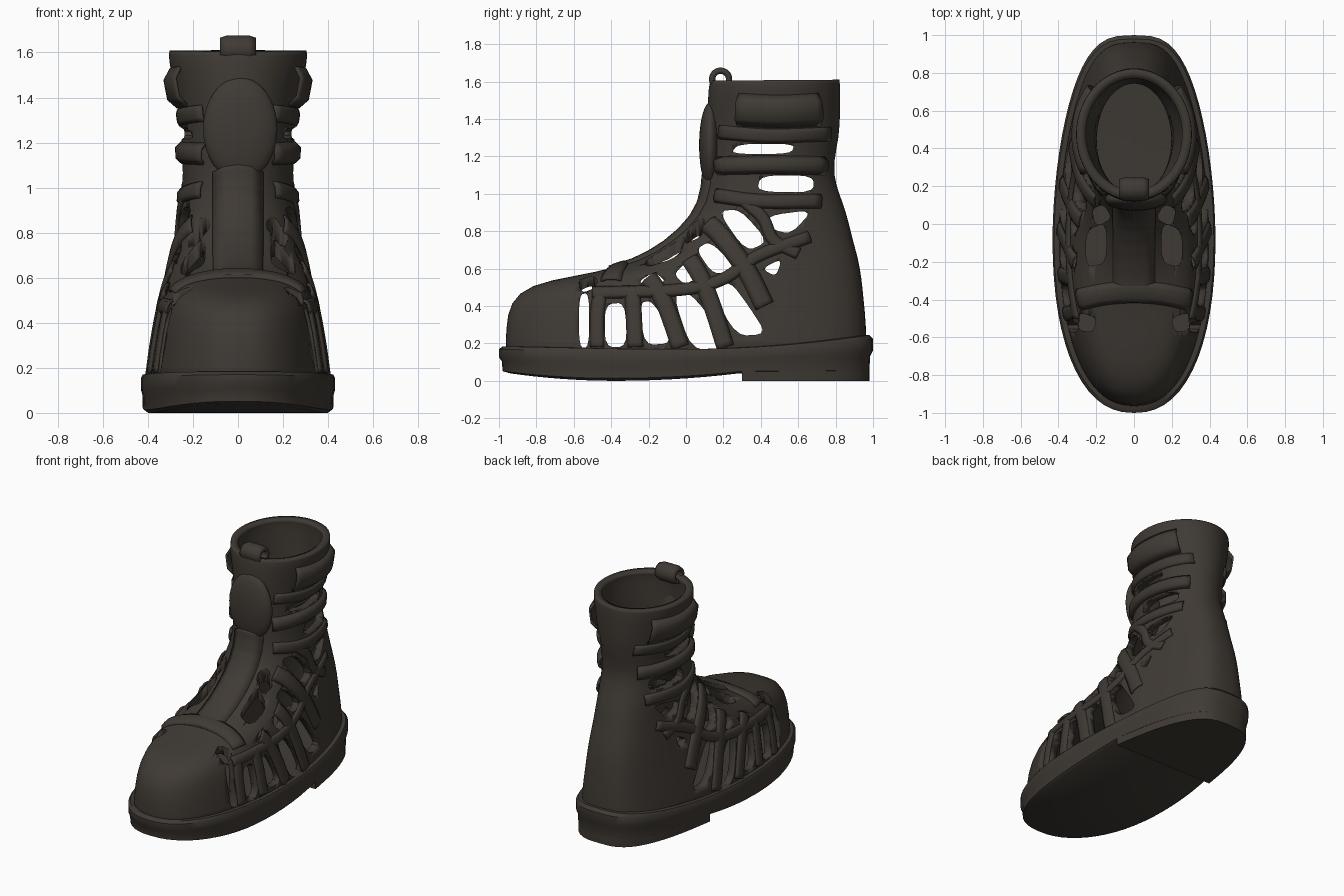
import bpy, bmesh
from math import sin, cos, pi, radians
from mathutils import Vector
from mathutils.bvhtree import BVHTree

if "Cube" in bpy.data.objects:
    bpy.data.objects.remove(bpy.data.objects["Cube"])

leather = bpy.data.materials.new("dark_brown_leather")
leather.use_nodes = True
leather.diffuse_color = (0.05, 0.042, 0.034, 1)
leather.node_tree.nodes["Principled BSDF"].inputs["Base Color"].default_value = leather.diffuse_color


def make(name, verts, faces, angle=40):
    mesh = bpy.data.meshes.new(name)
    mesh.from_pydata(verts, [], faces)
    bm = bmesh.new()
    bm.from_mesh(mesh)
    bmesh.ops.recalc_face_normals(bm, faces=bm.faces)
    bm.to_mesh(mesh)
    bm.free()
    mesh.materials.append(leather)
    ob = bpy.data.objects.new(name, mesh)
    bpy.context.collection.objects.link(ob)
    bpy.ops.object.select_all(action="DESELECT")
    ob.select_set(True)
    bpy.context.view_layer.objects.active = ob
    bpy.ops.object.shade_smooth_by_angle(angle=radians(angle))
    return ob


def loft(name, rings, caps=False):
    n = len(rings[0])
    verts = [v for r in rings for v in r]
    faces = [(k * n + i, k * n + (i + 1) % n, (k + 1) * n + (i + 1) % n, (k + 1) * n + i)
             for k in range(len(rings) - 1) for i in range(n)]
    if caps:  # strips running from side to side
        for base in (0, (len(rings) - 1) * n):
            for i in range(n // 2):
                strip = [base + j % n for j in (i, i + 1, n - i - 1, n - i)]
                faces.append(tuple(dict.fromkeys(strip)))
    return make(name, verts, faces)


def egg(t, foot=1.0):
    """Unit foot outline: blunt heel, fuller forefoot; foot=0 gives a circle."""
    c, s = cos(t), sin(t)
    p = 1 - foot * (0.25 - 0.1 * c)
    x = (1 + foot * 0.07 * c) * abs(s) ** p * (1 if s >= 0 else -1)
    return x, -c


def curve(points, steps=8):
    """Catmull-Rom samples through 3D points."""
    pts = [Vector(p) for p in points]
    pts = [pts[0] * 2 - pts[1]] + pts + [pts[-1] * 2 - pts[-2]]
    out = []
    for a, b, c, d in zip(pts, pts[1:], pts[2:], pts[3:]):
        for k in range(steps):
            t = k / steps
            out.append(0.5 * (2 * b + (c - a) * t + (2 * a - 5 * b + 4 * c - d) * t * t
                              + (3 * b - a - 3 * c + d) * t ** 3))
    return out + [pts[-2]]


N = 64
ANGLES = [2 * pi * i / N for i in range(N)]

# Sole with curved underside and a welt
def underside(y):
    if y < -0.4:
        return 0.04 * ((-0.4 - y) / 0.6) ** 2
    return 0.04 * min(1, (y + 0.4) / 0.7) ** 2


def welt(y):
    return 0.17 + 0.02 * max(0, -y - 0.3) + 0.075 * max(0, y) ** 2


levels = [(0.94, 0), (0.98, 0.08), (0.985, 0.45), (1, 0.6), (1, 0.9), (0.98, 1), (0.88, 1)]
rings = []
for s, f in levels:
    ring = []
    for t in ANGLES:
        x, y = egg(t)
        ring.append((0.43 * s * x, s * y, underside(y) * (1 - f) + welt(y) * f))
    rings.append(ring)
loft("sole", rings, caps=True)

# Heel block
heel_outline = [(0.42 * x, max(0.3, 0.98 * y)) for x, y in map(egg, ANGLES) if y > 0.24]
m = len(heel_outline)
heel = [(x, y, z) for z in (0, 0.12) for x, y in heel_outline]
make("heel_block", heel, [tuple(range(m)), tuple(range(m, 2 * m))]
     + [(i, (i + 1) % m, m + (i + 1) % m, m + i) for i in range(m)])

# Upper shell: tilted rings given as front y, front z, back y, back z, half width, foot shape
SHELL = [
    (-.965, .12, .965, .14, .4, 1), (-.965, .28, .965, .30, .38, 1), (-.945, .42, .95, .44, .355, 1),
    (-.84, .515, .94, .55, .335, 1), (-.6, .56, .92, .66, .31, .9), (-.37, .605, .89, .76, .29, .8),
    (-.2, .67, .87, .85, .275, .6), (-.02, .80, .84, .95, .26, .4), (.09, .95, .80, 1.05, .25, .2),
    (.1, 1.12, .785, 1.16, .245, 0), (.115, 1.3, .82, 1.3, .255, 0), (.115, 1.45, .825, 1.45, .285, 0),
    (.12, 1.57, .825, 1.58, .31, 0), (.13, 1.605, .82, 1.61, .305, 0)]
rings = []
for fy, fz, by, bz, w, foot in SHELL:
    ring = []
    for t in ANGLES:
        x, u = egg(t, foot)
        k = (u + 1) / 2
        ring.append((w * x, fy + (by - fy) * k, fz + (bz - fz) * k))
    rings.append(ring)
upper = loft("upper_shell", rings)
sub = upper.modifiers.new("smooth_form", "SUBSURF")
sub.levels = sub.render_levels = 1
bpy.context.view_layer.update()
surface = BVHTree.FromObject(upper, bpy.context.evaluated_depsgraph_get())
thick = upper.modifiers.new("leather_thickness", "SOLIDIFY")
thick.thickness = 0.05
thick.offset = -1


def cut_openings(name, polys, place, near, far):
    """Cut rounded prisms through the shell; place maps (u, v, depth) to a point."""
    verts, faces = [], []
    for poly in polys:
        pts = [Vector(p) for p in poly]
        mid = sum(pts, Vector((0, 0))) / len(pts)
        pts = [mid + (p - mid) * 1.08 for p in pts]
        for _ in range(2):  # round the corners
            pts = [a.lerp(b, f) for a, b in zip(pts, pts[1:] + pts[:1]) for f in (0.2, 0.8)]
        b, k = len(verts), len(pts)
        verts += [place(p.x, p.y, d) for d in (near, far) for p in pts]
        faces += [tuple(range(b, b + k)), tuple(range(b + k, b + 2 * k))]
        faces += [(b + i, b + (i + 1) % k, b + k + (i + 1) % k, b + k + i) for i in range(k)]
    cutter = make(name, verts, faces)
    cutter.hide_render = True
    cutter.hide_set(True)
    cut = upper.modifiers.new(name, "BOOLEAN")
    cut.object = cutter
    cut.solver = "EXACT"


# Side openings between the straps, as side profiles cut right through
cut_openings("side_opening_cutter", [
    [(-.57, .19), (-.52, .19), (-.52, .46), (-.57, .45)],
    [(-.43, .19), (-.32, .19), (-.33, .41), (-.43, .4)],
    [(-.22, .2), (-.08, .21), (-.14, .36), (-.19, .42), (-.24, .41)],
    [(.03, .18), (.19, .18), (.11, .36), (.02, .46), (-.06, .45)],
    [(.27, .25), (.42, .26), (.33, .4), (.24, .52), (.14, .49)],
    [(-.06, .57), (0, .63), (.06, .55), (-.01, .52)],
    [(-.25, .53), (-.17, .58), (-.11, .53), (-.2, .51)],
    [(.06, .7), (.13, .74), (.26, .61), (.15, .57)],
    [(.18, .9), (.29, .91), (.43, .75), (.32, .7)],
    [(.44, .88), (.67, .91), (.56, .79), (.47, .81)],
    [(.41, .6), (.51, .65), (.48, .56)],
    [(.39, 1.015), (.67, 1.01), (.67, 1.095), (.41, 1.095)],
    [(.25, 1.215), (.55, 1.215), (.57, 1.265), (.29, 1.265)]],
    lambda u, v, d: (d, u, v), -1, 1)

# Openings beside the tongue, cut from above
cut_openings("top_opening_cutter", [
    [(s * x, y) for x, y in poly] for s in (1, -1) for poly in (
        [(.15, -.2), (.25, -.22), (.25, -.04), (.15, 0)],
        [(.2, -.5), (.29, -.47), (.29, -.56), (.22, -.57)],
        [(.12, .03), (.2, -.01), (.22, .08), (.16, .1)])],
    lambda u, v, d: (u, v, d), .3, 1)


def strap(name, path, width, height, ray, start):
    """Padded ribbon cast along a ray direction onto the shell."""
    ray = Vector(ray).normalized()
    pts = curve(path)
    verts, across = [], 5
    for i, p in enumerate(pts):
        along = pts[min(i + 1, len(pts) - 1)] - pts[max(i - 1, 0)]
        side = along.cross(ray).normalized()
        for j in range(across):
            u = j / (across - 1) - 0.5
            origin = p + side * u * width - ray * start
            hit, normal, _, _ = surface.ray_cast(origin, ray)
            if hit is None:
                hit, normal, _, _ = surface.find_nearest(origin)
            if normal.dot(ray) > 0:
                normal = -normal
            lift = 0 if j in (0, across - 1) else height
            verts.append(hit + normal * lift)
    faces = [(i * across + j, i * across + j + 1, (i + 1) * across + j + 1, (i + 1) * across + j)
             for i in range(len(pts) - 1) for j in range(across - 1)]
    ob = make(name, verts, faces, 60)
    mod = ob.modifiers.new("strap_thickness", "SOLIDIFY")
    mod.thickness = 0.012
    mod.offset = 0


# Side straps as y and z paths, repeated on both sides
STRAPS = {
    "lengthwise_strap": ([(-.5, .47), (-.3, .475), (0, .49), (.2, .545), (.39, .67), (.66, .77)], .06, .01),
    "toe_strap": ([(-.475, .18), (-.475, .34), (-.46, .47)], .07, .008),
    "front_strap": ([(-.27, .18), (-.28, .38), (-.29, .5)], .08, .01),
    "middle_strap": ([(-.03, .18), (-.1, .38), (-.15, .48), (-.2, .55)], .09, .01),
    "rear_strap": ([(.21, .18), (.14, .4), (.08, .55), (.02, .65)], .09, .01),
    "instep_strap": ([(.42, .4), (.33, .58), (.2, .76), (.12, .84)], .1, .014),
    "heel_strap": ([(.3, .97), (.41, .87), (.47, .75), (.6, .68)], .06, .008),
    "lower_ankle_strap": ([(.16, .99), (.4, .96), (.72, .96)], .07, .012),
    "upper_ankle_strap": ([(.17, 1.15), (.45, 1.155), (.74, 1.15)], .09, .025),
    "cuff_strap": ([(.18, 1.33), (.45, 1.31), (.77, 1.32)], .07, .008),
    "cuff_fastener": ([(.28, 1.45), (.5, 1.44), (.71, 1.45)], .17, .035)}
for label, (path, width, height) in STRAPS.items():
    for side, sx in (("left", 1), ("right", -1)):
        strap(side + "_" + label, [(0, y, z) for y, z in path], width, height, (-sx, 0, 0), 1)

# Centre tongue and the band behind the toe cap
strap("tongue", [(0, -.4, .59), (0, -.2, .67), (0, -.02, .8), (0, .09, .95), (0, .1, 1.1)],
      .22, .01, (0, .7, -.7), .4)
strap("toe_cap_band", [(-.29, -.4, 0), (-.15, -.37, 0), (0, -.36, 0), (.15, -.37, 0), (.29, -.4, 0)],
      .11, .014, (0, 0, -1), 1)

# Oval shin pad
bpy.ops.mesh.primitive_uv_sphere_add(segments=32, ring_count=16, location=(.01, .13, 1.26))
pad = bpy.context.object
pad.name = "shin_pad"
pad.scale = (.165, .06, .23)
pad.data.materials.append(leather)
bpy.ops.object.shade_smooth()

# Pull loop at the top of the tongue
rings = []
for x in (-.08, -.05, .05, .08):
    r = .062 if abs(x) < .06 else .052
    rings.append([(x, .185 + r * cos(t), 1.613 + r * sin(t)) for t in ANGLES[::2]])
loop = loft("pull_loop", rings)
mod = loop.modifiers.new("loop_thickness", "SOLIDIFY")
mod.thickness = 0.025
mod.offset = -1
